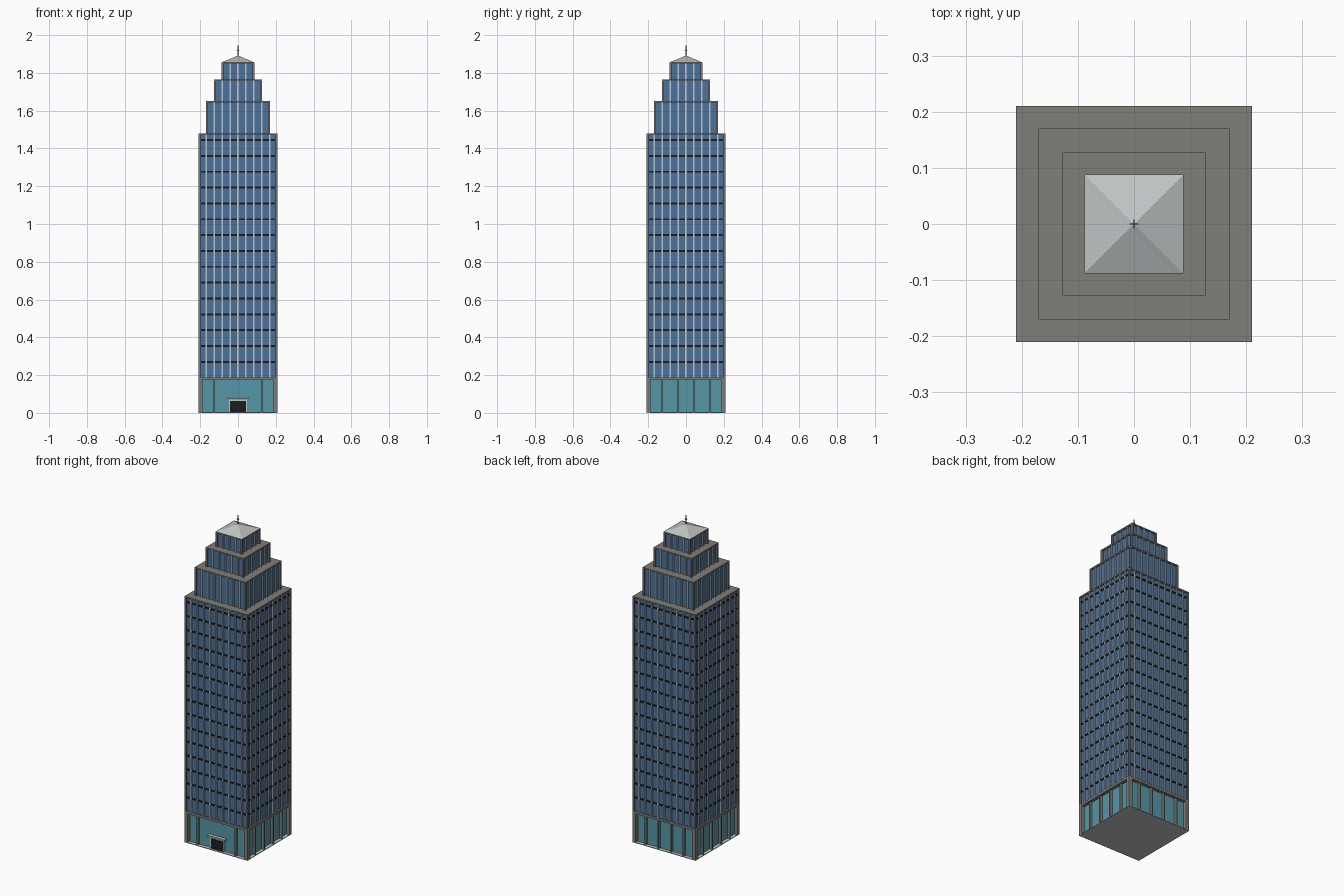
import bpy, bmesh
from math import pi, sqrt
from mathutils import Matrix, Vector

cube = bpy.data.objects.get("Cube")
if cube:
    bpy.data.objects.remove(cube, do_unlink=True)


def material(name, r, g, b):
    m = bpy.data.materials.new(name)
    m.use_nodes = True
    m.diffuse_color = (r, g, b, 1)
    m.node_tree.nodes["Principled BSDF"].inputs["Base Color"].default_value = (r, g, b, 1)
    return m


blue = material("blue glass", 0.07, 0.17, 0.34)
teal = material("teal glass", 0.09, 0.31, 0.39)
stone = material("warm grey stone", 0.22, 0.21, 0.19)
pale = material("pale metal", 0.52, 0.55, 0.55)
black = material("black", 0.012, 0.012, 0.013)
steel = material("dark steel", 0.1, 0.1, 0.11)


def finish(name, bm, mat):
    mesh = bpy.data.meshes.new(name)
    bm.to_mesh(mesh)
    bm.free()
    mesh.materials.append(mat)
    obj = bpy.data.objects.new(name, mesh)
    bpy.context.collection.objects.link(obj)
    return obj


def boxes(name, mat, bounds, sides=(0,)):
    """Boxes given as (x0, x1, y0, y1, z0, z1), repeated on quarter-turned sides."""
    bm = bmesh.new()
    for x0, x1, y0, y1, z0, z1 in bounds:
        for s in sides:
            m = (Matrix.Rotation(s * pi / 2, 4, 'Z')
                 @ Matrix.Translation(((x0 + x1) / 2, (y0 + y1) / 2, (z0 + z1) / 2))
                 @ Matrix.Diagonal((x1 - x0, y1 - y0, z1 - z0, 1)))
            bmesh.ops.create_cube(bm, size=1, matrix=m)
    return finish(name, bm, mat)


def square(w, z0, z1):
    return (-w, w, -w, w, z0, z1)


ALL = range(4)
BAY = 0.0422

# Podium: floor, recessed glass, corner piers, columns and lintel
HALF, PODIUM = 0.21, 0.19
boxes("podium_floor", pale, [square(HALF, 0, 0.004)])
boxes("podium_glass", teal, [square(0.19, 0.004, 0.18)])
boxes("podium_piers", stone, [(-HALF, -0.188, -HALF, -0.188, 0.002, 0.18)], ALL)
boxes("podium_lintel", stone, [square(HALF, 0.176, PODIUM)])


def column(x):
    return (x - 0.004, x + 0.004, -0.206, -0.185, 0.003, 0.178)


boxes("podium_outer_columns", stone, [column(-3 * BAY), column(3 * BAY)], ALL)
boxes("podium_inner_columns", stone, [column(-BAY), column(BAY)], (1, 2, 3))

# Entrance
boxes("door_frame", pale, [(-0.048, 0.048, -0.196, -0.185, 0.003, 0.07)])
boxes("door", black, [(-0.042, 0.042, -0.199, -0.185, 0.003, 0.063)])
boxes("door_canopy", pale, [(-0.058, 0.058, -0.209, -0.185, 0.075, 0.084)])

# Tower and setback tiers: half width, bottom, top
tiers = [("tower", HALF, PODIUM, 1.48), ("lower_tier", 0.17, 1.48, 1.65),
         ("middle_tier", 0.127, 1.65, 1.765), ("upper_tier", 0.088, 1.765, 1.855)]
for name, w, z0, z1 in tiers:
    inner = w - 0.009
    boxes(name + "_glass", blue, [square(inner, z0, z1 - 0.005)])
    boxes(name + "_corner_posts", stone, [(-w, -w + 0.011, -w, -w + 0.011, z0, z1)], ALL)
    boxes(name + "_roof", stone, [square(w, z1 - 0.008, z1)])
    n = int((w - 0.02) / BAY)
    boxes(name + "_mullions", pale,
          [(i * BAY - 0.004, i * BAY + 0.004, -w + 0.002, -inner + 0.002, z0, z1 - 0.007)
           for i in range(-n, n + 1)], ALL)

# Dark floor bands on the tower
boxes("floor_bands", black,
      [(-0.2, 0.2, -0.2045, -0.198, 0.265 + i * 0.0839, 0.275 + i * 0.0839)
       for i in range(15)], ALL)

# Pyramid roof
bm = bmesh.new()
bmesh.ops.create_cone(bm, cap_ends=True, segments=4, radius1=0.088 * sqrt(2), radius2=0,
                      depth=0.037,
                      matrix=Matrix.Translation((0, 0, 1.8735)) @ Matrix.Rotation(pi / 4, 4, 'Z'))
finish("pyramid_roof", bm, pale)

# Antenna: mast, thin tip and crossed arms
bm = bmesh.new()
for r, z0, z1 in ((0.0025, 1.88, 1.945), (0.001, 1.945, 2.0)):
    bmesh.ops.create_cone(bm, cap_ends=True, segments=8, radius1=r, radius2=r, depth=z1 - z0,
                          matrix=Matrix.Translation((0, 0, (z0 + z1) / 2)))
finish("antenna_mast", bm, steel)
boxes("antenna_arms", steel, [(-0.008, 0.008, -0.001, 0.001, 1.919, 1.922)], (0, 1))
